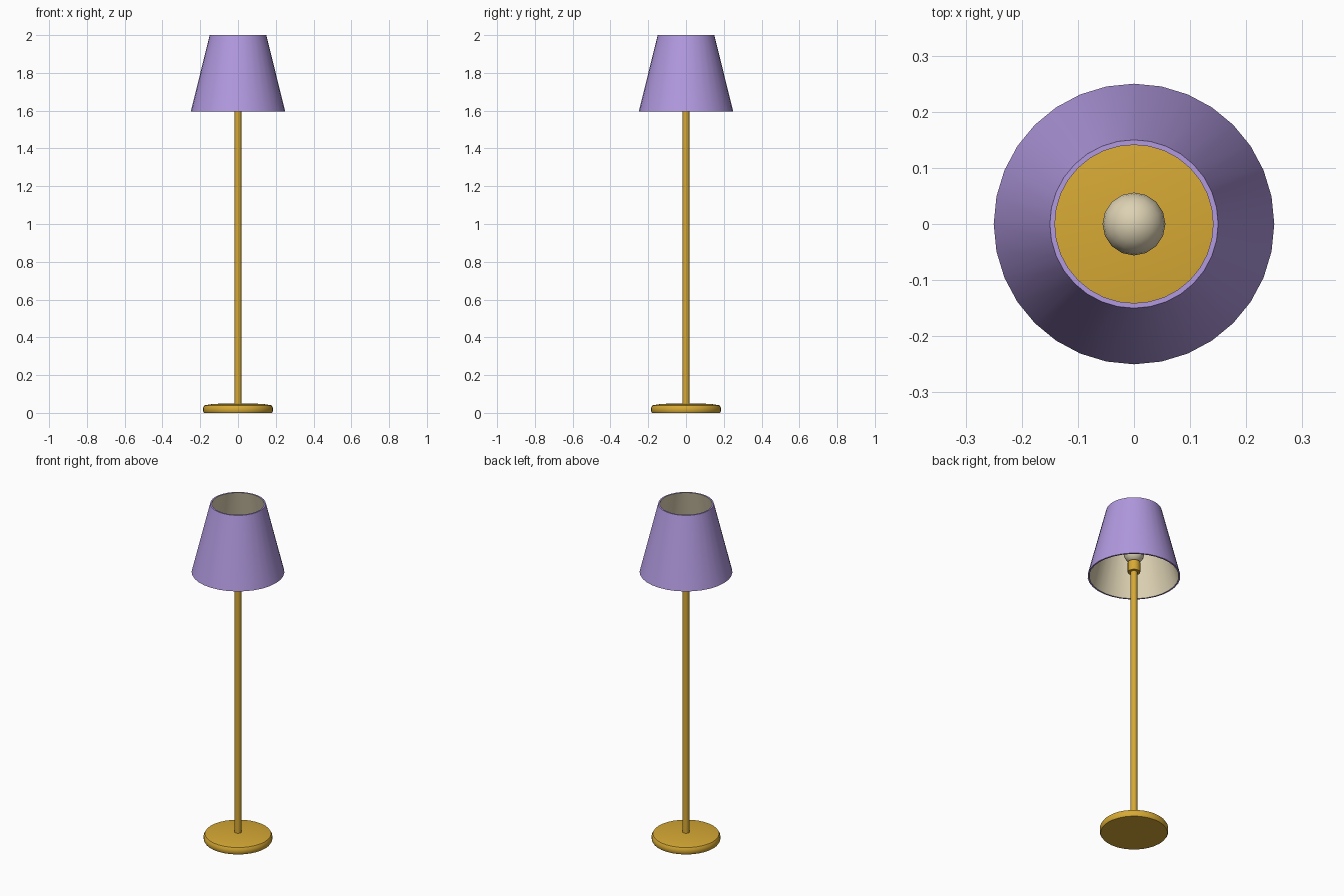
import bpy, bmesh, math

if "Cube" in bpy.data.objects:
    bpy.data.objects.remove(bpy.data.objects["Cube"])


def material(name, rgb):
    m = bpy.data.materials.new(name)
    m.diffuse_color = (*rgb, 1)
    m.use_nodes = True
    m.node_tree.nodes["Principled BSDF"].inputs["Base Color"].default_value = m.diffuse_color
    return m


gold = material("gold", (0.68, 0.40, 0.035))
purple = material("purple", (0.44, 0.32, 0.74))
cream = material("cream", (0.72, 0.64, 0.45))


def lathe(name, profile, segments, mats, closed=False, lining=None):
    """Revolve an (r, z) profile about z; one profile edge may take the second material."""
    bm = bmesh.new()
    rings = []
    for r, z in profile:
        if r == 0:
            rings.append([bm.verts.new((0, 0, z))] * segments)
        else:
            rings.append([bm.verts.new((r * math.cos(a), r * math.sin(a), z))
                          for a in (2 * math.pi * i / segments for i in range(segments))])
    count = len(rings) if closed else len(rings) - 1
    for k in range(count):
        lo, hi = rings[k], rings[(k + 1) % len(rings)]
        for i in range(segments):
            j = (i + 1) % segments
            corners = list(dict.fromkeys((lo[i], lo[j], hi[j], hi[i])))
            face = bm.faces.new(corners)
            face.material_index = 1 if k == lining else 0
    bmesh.ops.recalc_face_normals(bm, faces=bm.faces)
    mesh = bpy.data.meshes.new(name)
    bm.to_mesh(mesh)
    bm.free()
    obj = bpy.data.objects.new(name, mesh)
    bpy.context.collection.objects.link(obj)
    for m in mats:
        mesh.materials.append(m)
    bpy.ops.object.select_all(action='DESELECT')
    obj.select_set(True)
    bpy.context.view_layer.objects.active = obj
    bpy.ops.object.shade_smooth_by_angle(angle=math.radians(35))
    return obj


# Weighted base with a softened upper edge
lathe("base", [(0, 0), (0.18, 0), (0.185, 0.008), (0.185, 0.028),
               (0.178, 0.040), (0.13, 0.048), (0, 0.05)], 32, [gold])

# Pole and bulb socket
lathe("pole", [(0, 0.04), (0.018, 0.04), (0.018, 1.63), (0, 1.63)], 16, [gold])
lathe("socket", [(0, 1.62), (0.034, 1.62), (0.034, 1.68), (0, 1.68)], 16, [gold])

# Round bulb
R, RINGS = 0.056, 10
bulb = [(R * math.sin(math.pi * k / RINGS) if 0 < k < RINGS else 0,
         1.735 - R * math.cos(math.pi * k / RINGS)) for k in range(RINGS + 1)]
lathe("bulb", bulb, 16, [cream])

# Open tapered shade: purple outside and rims, cream lining
lathe("shade", [(0.25, 1.595), (0.15, 2.0), (0.141, 2.0), (0.241, 1.595)], 32,
      [purple, cream], closed=True, lining=2)
